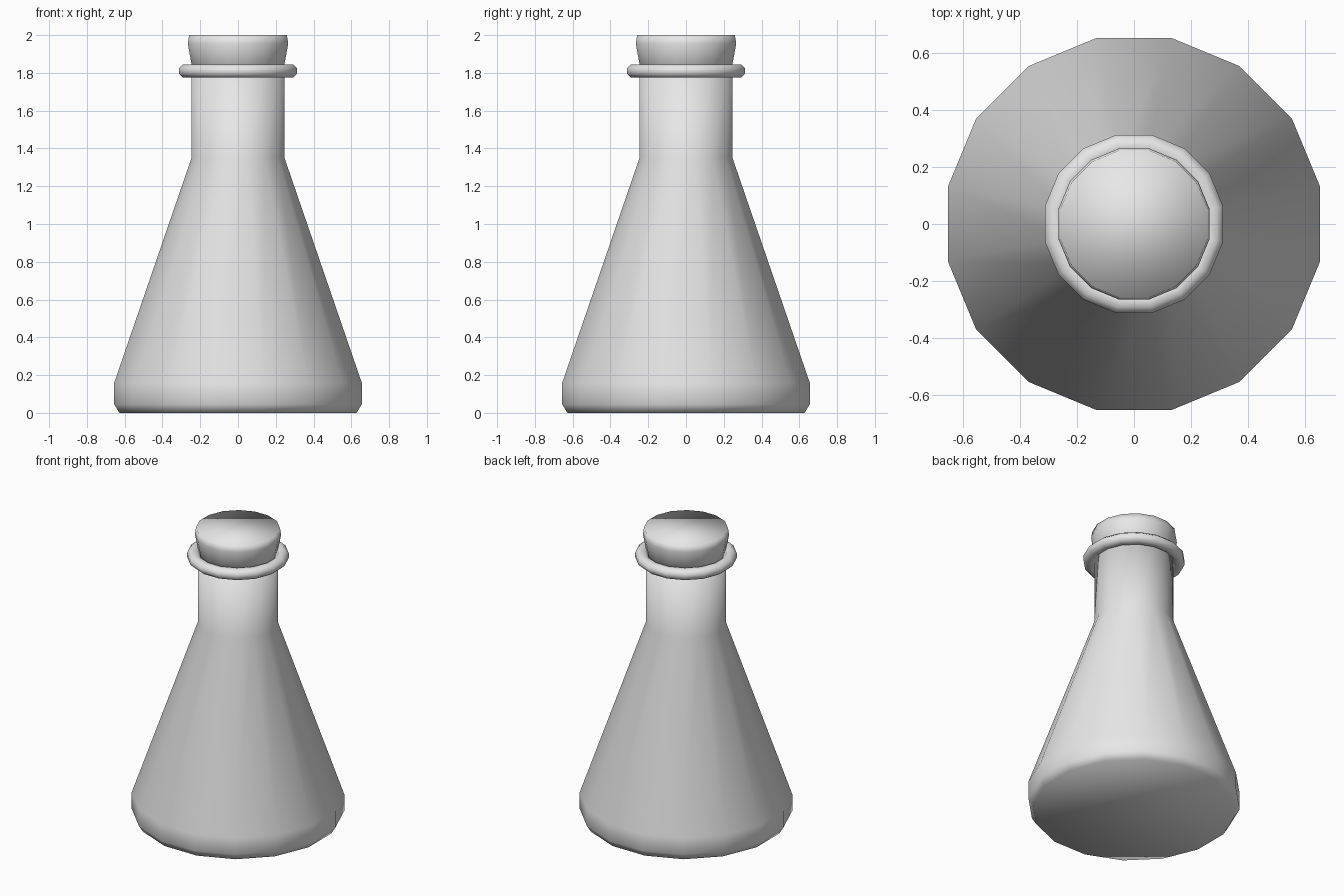
import bpy
import bmesh
from math import pi, cos, sin

SIDES = 16

cube = bpy.data.objects.get("Cube")
if cube:
    bpy.data.objects.remove(cube, do_unlink=True)


def make_material(name, rgb):
    mat = bpy.data.materials.new(name)
    mat.use_nodes = True
    mat.diffuse_color = (*rgb, 1)
    mat.node_tree.nodes["Principled BSDF"].inputs["Base Color"].default_value = (*rgb, 1)
    return mat


def lathe(name, profile, mat, closed=False):
    """Spin a (radius, height) profile; cap both ends unless it is a closed loop."""
    bm = bmesh.new()
    rings = []
    for r, z in profile:
        angles = [2 * pi * (i + 0.5) / SIDES for i in range(SIDES)]
        rings.append([bm.verts.new((r * cos(a), r * sin(a), z)) for a in angles])
    pairs = list(zip(rings, rings[1:]))
    if closed:
        pairs.append((rings[-1], rings[0]))
    else:
        bm.faces.new(rings[0][::-1])
        bm.faces.new(rings[-1])
    for low, high in pairs:
        for i in range(SIDES):
            j = (i + 1) % SIDES
            bm.faces.new((low[i], low[j], high[j], high[i]))
    bmesh.ops.recalc_face_normals(bm, faces=bm.faces[:])
    for face in bm.faces:
        face.smooth = True
    mesh = bpy.data.meshes.new(name)
    bm.to_mesh(mesh)
    bm.free()
    mesh.materials.append(mat)
    obj = bpy.data.objects.new(name, mesh)
    bpy.context.collection.objects.link(obj)
    return obj


grey = make_material("pale_grey", (0.8, 0.8, 0.8))

# Conical flask body with straight neck
lathe("flask_body", [(0.64, 0), (0.668, 0.045), (0.668, 0.16),
                     (0.251, 1.35), (0.251, 1.81)], grey)

# Rounded lip around the neck: an eight-sided section swept round
lip_section = []
for k in range(8):
    a = 2 * pi * (k + 0.5) / 8
    lip_section.append((0.28 + 0.043 * cos(a), 1.81 + 0.038 * sin(a)))
lathe("neck_lip", lip_section, grey, closed=True)

# Tapered stopper with a slightly bevelled top
lathe("stopper", [(0.235, 1.76), (0.271, 1.955), (0.264, 2.0)], grey)
